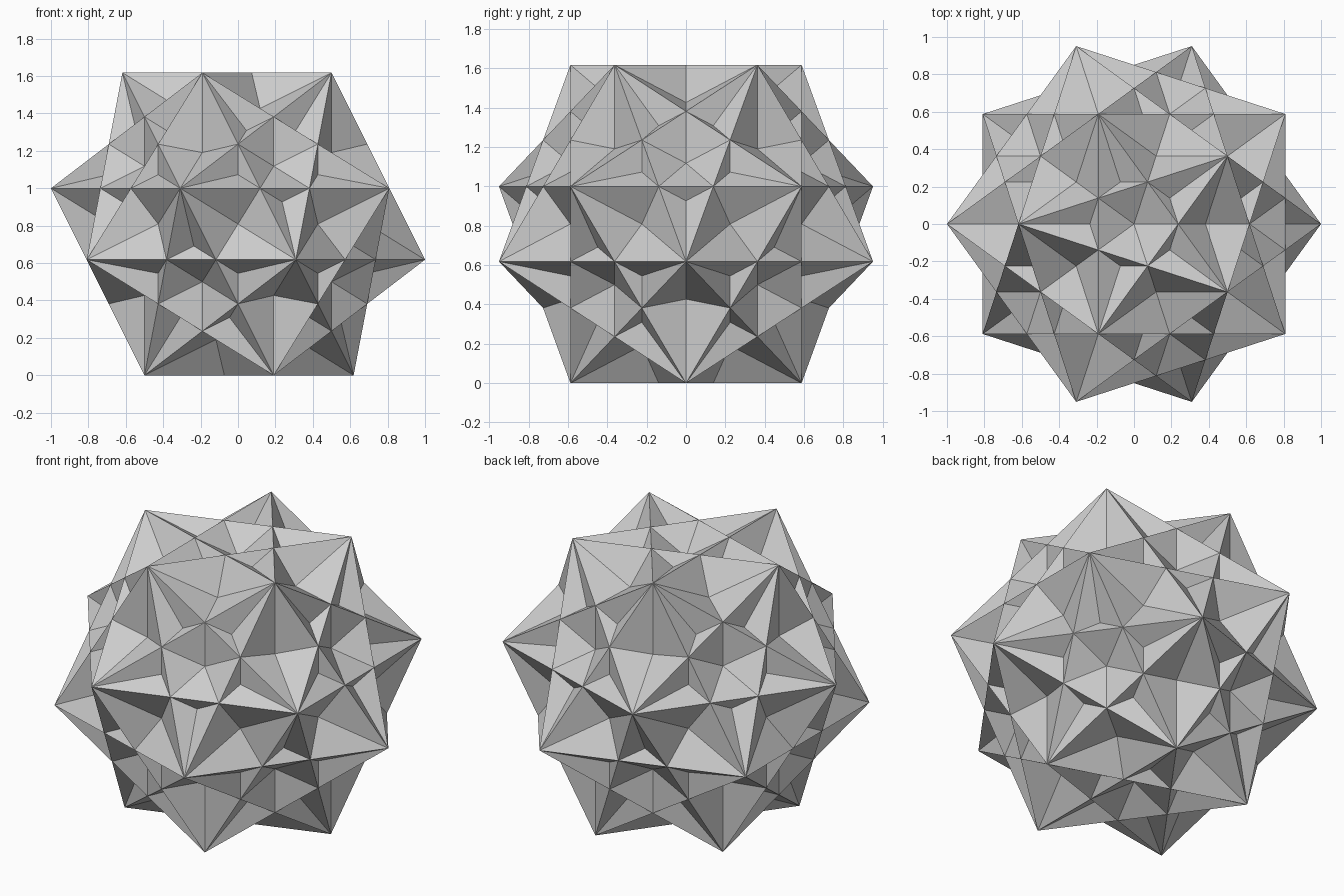
import bpy, bmesh, math
from mathutils import Matrix, Vector

if "Cube" in bpy.data.objects:
    bpy.data.objects.remove(bpy.data.objects["Cube"])

PHI = (1 + 5 ** 0.5) / 2
HALF = math.sin(math.radians(36))          # half the edge of each cube
TILT = Matrix.Rotation(math.atan(1 / PHI), 4, 'Y')
TURNS = [Matrix.Rotation(math.radians(72 * k), 4, 'Z') @ TILT for k in range(5)]
NORMALS = [[m.to_3x3() @ Vector(a) for a in ((1, 0, 0), (0, 1, 0), (0, 0, 1))] for m in TURNS]


def inside(p, k):
    return all(abs(p.dot(n)) < HALF - 1e-4 for n in NORMALS[k])


# Five interpenetrating cubes, each cut along the others and stripped of hidden pieces
star = bmesh.new()
for k, turn in enumerate(TURNS):
    bm = bmesh.new()
    bmesh.ops.create_cube(bm, size=2 * HALF, matrix=turn)
    others = [j for j in range(5) if j != k]
    for j in others:
        for n in NORMALS[j]:
            for s in (1, -1):
                bmesh.ops.bisect_plane(bm, geom=bm.verts[:] + bm.edges[:] + bm.faces[:],
                                       dist=1e-5, plane_co=n * HALF * s, plane_no=n)
    hidden = [f for f in bm.faces
              if any(inside(f.calc_center_median(), j) for j in others)]
    bmesh.ops.delete(bm, geom=hidden, context='FACES')
    part = bpy.data.meshes.new("part")
    bm.to_mesh(part)
    bm.free()
    star.from_mesh(part)
    bpy.data.meshes.remove(part)

# Weld the pieces and merge coplanar facets
bmesh.ops.remove_doubles(star, verts=star.verts[:], dist=1e-4)
bmesh.ops.dissolve_limit(star, angle_limit=0.01, verts=star.verts[:], edges=star.edges[:])
bmesh.ops.translate(star, verts=star.verts[:], vec=(0, 0, PHI / 2))
mesh = bpy.data.meshes.new("five_cube_star")
star.to_mesh(mesh)
star.free()
bpy.context.collection.objects.link(bpy.data.objects.new("five_cube_star", mesh))
